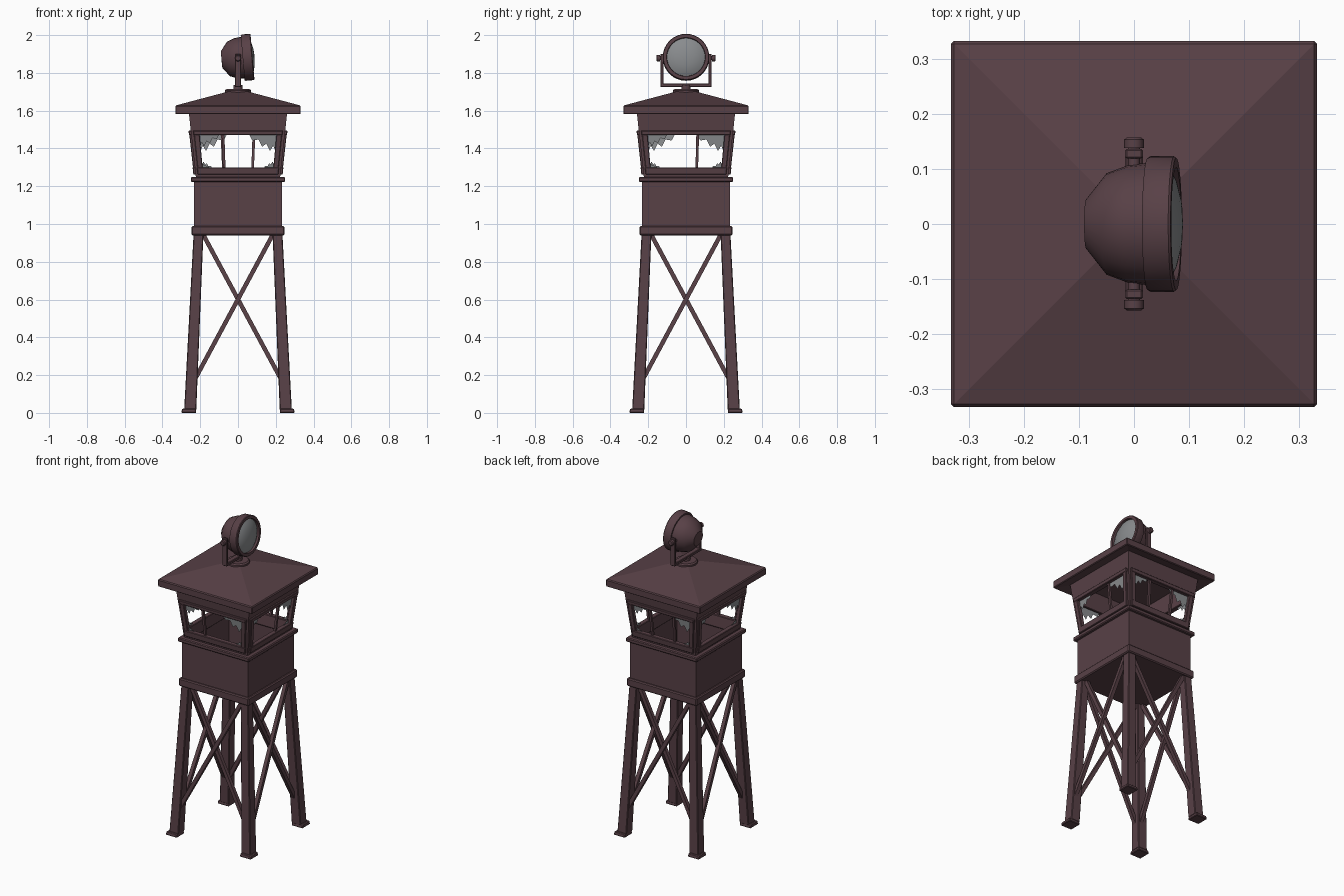
import bpy, bmesh, math
from mathutils import Matrix, Vector

if "Cube" in bpy.data.objects:
    bpy.data.objects.remove(bpy.data.objects["Cube"])


def material(name, rgb):
    m = bpy.data.materials.new(name)
    m.diffuse_color = (*rgb, 1)
    m.use_nodes = True
    m.node_tree.nodes["Principled BSDF"].inputs["Base Color"].default_value = m.diffuse_color
    return m


WOOD = material("dark reddish brown", (0.098, 0.052, 0.062))
GLASS = material("grey glass", (0.25, 0.26, 0.27))
HEX = [(3, 2, 1, 0), (4, 5, 6, 7), (0, 1, 5, 4), (1, 2, 6, 5), (2, 3, 7, 6), (3, 0, 4, 7)]


def finish(name, bm, mat, bevel=0.0, smooth=False):
    bmesh.ops.recalc_face_normals(bm, faces=bm.faces)
    me = bpy.data.meshes.new(name)
    bm.to_mesh(me)
    bm.free()
    ob = bpy.data.objects.new(name, me)
    bpy.context.collection.objects.link(ob)
    me.materials.append(mat)
    if bevel:
        b = ob.modifiers.new("bevel", 'BEVEL')
        b.width, b.segments = bevel, 1
    if smooth:
        bpy.ops.object.select_all(action='DESELECT')
        ob.select_set(True)
        bpy.context.view_layer.objects.active = ob
        bpy.ops.object.shade_smooth_by_angle(angle=math.radians(35))
    return ob


def hexa(bm, pts, rot=0):
    r = Matrix.Rotation(rot * math.pi / 2, 3, 'Z')
    vs = [bm.verts.new(r @ Vector(p)) for p in pts]
    for f in HEX:
        bm.faces.new([vs[i] for i in f])


def frustum(bm, c0, h0, c1, h1, rot=0):
    # square-ended block from centre c0 (half size h0) up to centre c1
    pts = [(c[0] + sx * h, c[1] + sy * h, c[2]) for c, h in ((c0, h0), (c1, h1))
           for sx, sy in ((-1, -1), (1, -1), (1, 1), (-1, 1))]
    hexa(bm, pts, rot)


def block(bm, x0, x1, y0, y1, z0, z1, rot=0):
    hexa(bm, [(x, y, z) for z in (z0, z1) for x, y in ((x0, y0), (x1, y0), (x1, y1), (x0, y1))], rot)


def beam(bm, a, b, w, rot=0):
    a, b = Vector(a), Vector(b)
    d = (b - a).normalized()
    s = d.cross(Vector((0, 1, 0))).normalized() * w
    t = d.cross(s).normalized() * w
    hexa(bm, [p + s * i + t * j for p in (a, b) for i, j in ((-1, -1), (1, -1), (1, 1), (-1, 1))], rot)


def flare(z):
    return 0.222 + (z - 1.24) * 0.11


def panel(bm, u0, u1, z0, z1, t0, t1, rot):
    # piece of the outward-leaning wall; u is a fraction of the half width
    pts = []
    for z in (z0, z1):
        d = flare(z)
        pts += [(u0 * d, -(d + t1), z), (u1 * d, -(d + t1), z), (u1 * d, -(d + t0), z), (u0 * d, -(d + t0), z)]
    hexa(bm, pts, rot)


# Legs and foot plates
legs, feet, braces = bmesh.new(), bmesh.new(), bmesh.new()
for k in range(4):
    frustum(legs, (0.253, -0.253, 0.015), 0.032, (0.209, -0.209, 0.95), 0.026, k)
    frustum(feet, (0.26, -0.26, 0), 0.04, (0.26, -0.26, 0.022), 0.036, k)
    # crossed braces on each side
    for s in (-1, 1):
        beam(braces, (s * 0.235, -0.246 + s * 0.008, 0.165), (-s * 0.185, -0.21 + s * 0.008, 0.945), 0.0115, k)
finish("legs", legs, WOOD, 0.004)
finish("foot_plates", feet, WOOD, 0.004)
finish("cross_braces", braces, WOOD)

# Cabin floor
bm = bmesh.new()
block(bm, -0.246, 0.246, -0.246, 0.246, 0.94, 0.99)
finish("cabin_floor", bm, WOOD, 0.006)

# Lower walls, rail, leaning window walls, frames
low, rail, upper, frame = (bmesh.new() for _ in range(4))
for k in range(4):
    block(low, -0.232, 0.232, -0.232, -0.212, 0.985, 1.235, k)
    block(rail, -0.25, 0.25, -0.25, -0.205, 1.222, 1.248, k)
    for s in (-1, 1):
        panel(upper, min(s, s * 0.84), max(s, s * 0.84), 1.235, 1.605, -0.02, 0, k)
        panel(frame, min(s * 0.82, s * 0.94), max(s * 0.82, s * 0.94), 1.262, 1.49, -0.015, 0.01, k)
    panel(upper, -0.85, 0.85, 1.235, 1.29, -0.02, 0, k)
    panel(upper, -0.85, 0.85, 1.48, 1.605, -0.02, 0, k)
    panel(frame, -0.95, 0.95, 1.262, 1.3, -0.02, 0.012, k)
    panel(frame, -0.95, 0.95, 1.47, 1.494, -0.02, 0.012, k)
finish("lower_walls", low, WOOD)
finish("wall_rail", rail, WOOD, 0.005)
finish("window_walls", upper, WOOD)
finish("window_frames", frame, WOOD, 0.003)

# Window bars: (side, position); sides are 0 front, 1 right, 2 back, 3 left
bm = bmesh.new()
for k, u in ((0, -0.32), (2, -0.34), (2, 0.34), (1, 0.25)):
    panel(bm, u - 0.03, u + 0.03, 1.295, 1.475, -0.014, 0.0, k)
finish("window_bars", bm, WOOD)

# Broken glass left in the window corners
SHARD = [(0, 0), (0, 0.085), (0.06, 0.055), (0.12, 0.08), (0.2, 0.045), (0.28, 0.06), (0.36, 0.025), (0.48, 0.03), (0.55, 0)]
bm = bmesh.new()
for k in range(4):
    r = Matrix.Rotation(k * math.pi / 2, 3, 'Z')
    for s, size in ((-1, 0.8), (1, 1.1)):
        for top in (True, False):
            g = size if top else size * 0.4
            pts = []
            for u, h in SHARD:
                z = 1.475 - h * g if top else 1.295 + h * g
                d = flare(z)
                pts.append(r @ Vector((s * (0.84 - u * g) * d, -(d - 0.008), z)))
            f = bm.faces.new([bm.verts.new(p) for p in pts])
            bmesh.ops.solidify(bm, geom=[f], thickness=0.004)
finish("broken_glass", bm, GLASS)

# Roof: shallow pyramid shell
bm = bmesh.new()
E = 0.332
rings = [[bm.verts.new((sx * E, sy * E, z)) for sx, sy in ((-1, -1), (1, -1), (1, 1), (-1, 1))] for z in (1.58, 1.627)]
under, apex = bm.verts.new((0, 0, 1.655)), bm.verts.new((0, 0, 1.715))
for i in range(4):
    j = (i + 1) % 4
    bm.faces.new((rings[0][i], rings[0][j], rings[1][j], rings[1][i]))
    bm.faces.new((rings[1][i], rings[1][j], apex))
    bm.faces.new((rings[0][j], rings[0][i], under))
finish("roof", bm, WOOD, 0.005)


def lathe(name, profile, mat, place, n=32):
    # spin (distance along axis, radius) points about the local x axis
    bm = bmesh.new()
    vs = [bm.verts.new((x, 0, r)) for x, r in profile]
    es = [bm.edges.new(p) for p in zip(vs, vs[1:])]
    bmesh.ops.spin(bm, geom=vs + es, cent=(0, 0, 0), axis=(1, 0, 0), angle=2 * math.pi, steps=n)
    bmesh.ops.remove_doubles(bm, verts=bm.verts, dist=1e-5)
    bm.transform(place)
    return finish(name, bm, mat, smooth=True)


# Searchlight mount
upright = Matrix.Rotation(-math.pi / 2, 4, 'Y')
lathe("mount_base", [(1.69, 0), (1.69, 0.068), (1.708, 0.068), (1.715, 0.06), (1.715, 0.025), (1.735, 0.025), (1.735, 0)],
      WOOD, upright, 20)
bm = bmesh.new()
block(bm, -0.016, 0.016, -0.136, 0.136, 1.725, 1.743)
for s in (0, 2):
    block(bm, -0.016, 0.016, -0.136, -0.119, 1.73, 1.9, s)
finish("searchlight_yoke", bm, WOOD, 0.003)
for s, n in ((1, "back"), (-1, "front")):
    side = Matrix.Translation((0, 0, 1.878)) @ Matrix.Rotation(s * math.pi / 2, 4, 'Z')
    lathe(n + "_pivot_knob", [(0.095, 0), (0.095, 0.011), (0.138, 0.011), (0.138, 0.018), (0.153, 0.018),
                              (0.157, 0.013), (0.157, 0)], WOOD, side, 12)

# Searchlight housing, rim and lens, tipped slightly upward
tilt = Matrix.Translation((0, 0, 1.878)) @ Matrix.Rotation(math.radians(-5), 4, 'Y')
lathe("searchlight_housing", [(-0.088, 0), (-0.087, 0.045), (-0.05, 0.092), (-0.01, 0.107), (0.035, 0.112), (0.035, 0)],
      WOOD, tilt, 24)
lathe("searchlight_rim", [(0.025, 0.1), (0.025, 0.12), (0.03, 0.123), (0.073, 0.123), (0.077, 0.12), (0.077, 0.103),
                          (0.06, 0.1), (0.025, 0.1)], WOOD, tilt)
lathe("searchlight_lens", [(0.064, 0.102), (0.076, 0.08), (0.085, 0.045), (0.089, 0)], GLASS, tilt)
